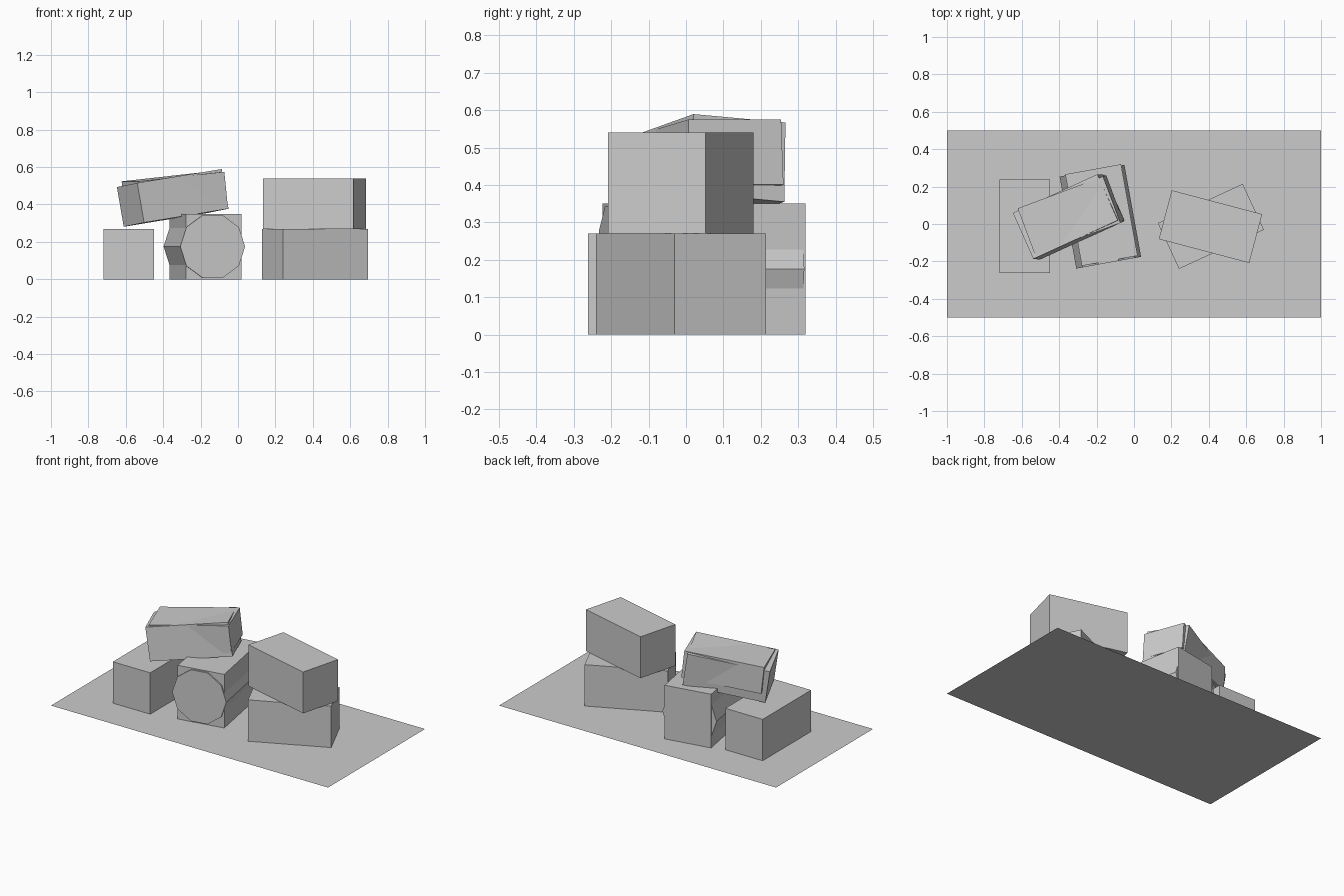
import bpy
from math import radians
from mathutils import Euler, Matrix, Vector

cube = bpy.data.objects.get("Cube")
if cube:
    bpy.data.objects.remove(cube, do_unlink=True)

# One plain grey for everything
grey = bpy.data.materials.new("plain grey")
grey.use_nodes = True
colour = (0.6, 0.6, 0.6, 1)
grey.diffuse_color = colour
grey.node_tree.nodes["Principled BSDF"].inputs["Base Color"].default_value = colour


def finish(name):
    obj = bpy.context.object
    obj.name = name
    obj.data.materials.append(grey)
    return obj


def add_box(name, centre, size, turn=(0, 0, 0)):
    """Box turned by roll, pitch and yaw in degrees."""
    bpy.ops.mesh.primitive_cube_add(size=1)
    obj = finish(name)
    rotation = Euler([radians(a) for a in turn]).to_matrix().to_4x4()
    obj.data.transform(Matrix.Translation(centre) @ rotation @ Matrix.Diagonal((*size, 1)))
    return obj


# Ground sheet
bpy.ops.mesh.primitive_plane_add(size=1)
finish("ground_sheet").data.transform(Matrix.Diagonal((2, 1, 1, 1)))

# Straight block at one end, two crossed blocks at the other
block = (0.5, 0.27, 0.27)
add_box("end_block", (-0.585, -0.012, 0.135), block, (0, 0, 90))
add_box("lower_block", (0.411, -0.013, 0.135), block, (0, 0, 24.8))
add_box("upper_block", (0.409, -0.014, 0.405), block, (0, 0, -14.8))

# Middle block with a ten-sided drum running through it
yaw = 10.3
middle = Vector((-0.18, 0.039, 0.175))
shift = Matrix.Rotation(radians(yaw), 3, "Z") @ Vector((0.0075, 0.008, 0))
add_box("middle_block", middle + shift, (0.303, 0.497, 0.35), (0, 0, yaw))

bpy.ops.mesh.primitive_cylinder_add(vertices=10, radius=0.176, depth=0.5)
drum = finish("drum")
drum.data.transform(Matrix.Translation(middle)
                    @ Matrix.Rotation(radians(yaw), 4, "Z")
                    @ Matrix.Rotation(radians(90), 4, "X")
                    @ Matrix.Rotation(radians(90), 4, "Z"))

# Tilted block resting on top, with a slimmer core poking through it
add_box("tilted_block", (-0.349, 0.038, 0.435), (0.502, 0.27, 0.215), (-4.8, -8.5, 24.6))
add_box("tilted_core", (-0.339, 0.048, 0.462), (0.49, 0.265, 0.175), (0, -6, 20.5))
